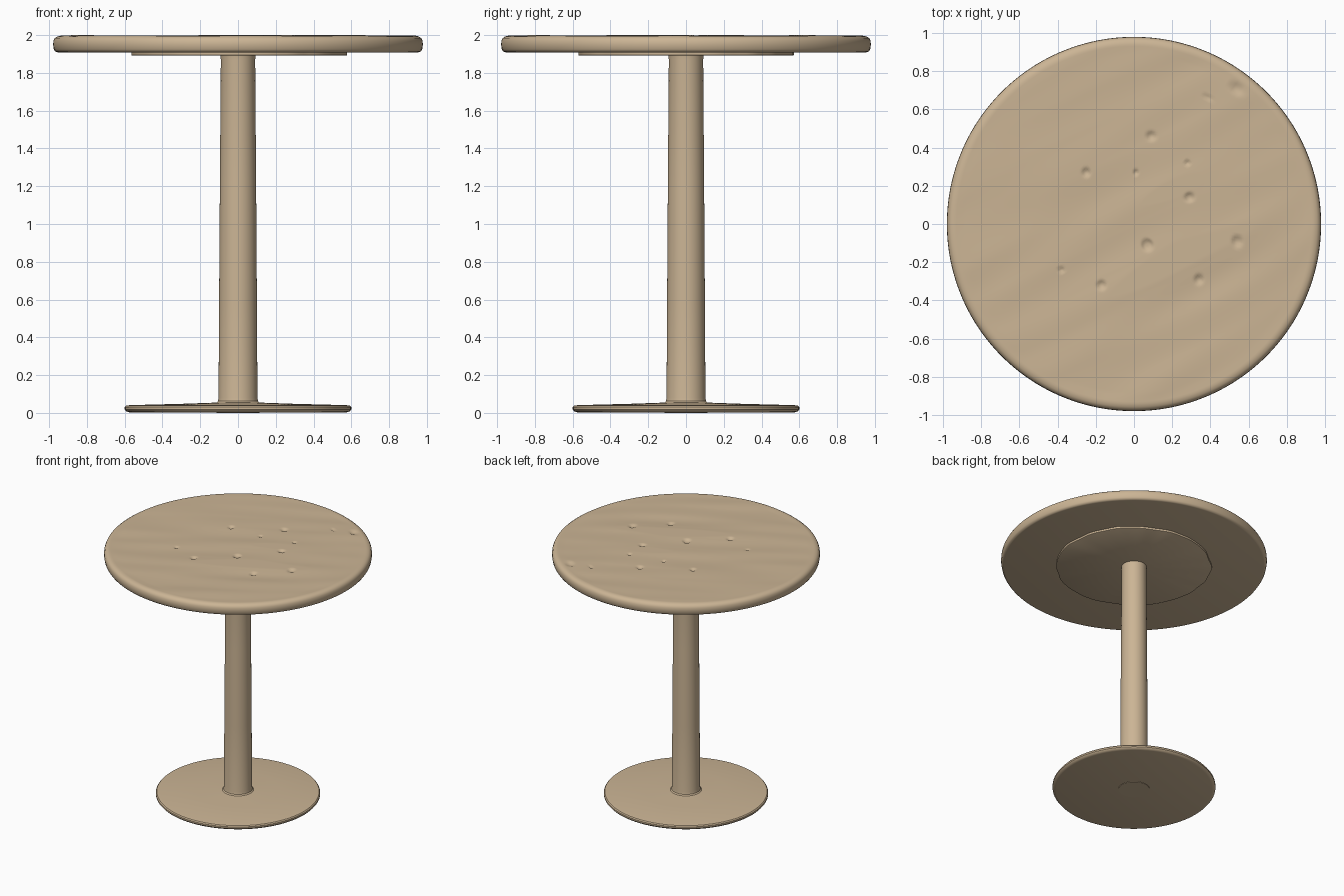
import bpy, bmesh, math, random
from mathutils import noise, Vector

if "Cube" in bpy.data.objects:
    bpy.data.objects.remove(bpy.data.objects["Cube"])

random.seed(4)
mat = bpy.data.materials.new("warm tan")
mat.diffuse_color = (0.60, 0.46, 0.30, 1)
mat.use_nodes = True
mat.node_tree.nodes["Principled BSDF"].inputs["Base Color"].default_value = mat.diffuse_color


def lathe(name, profile, segs, shape=None, angle=35):
    """Spin an (r, z) profile round z; r = 0 gives a pole. shape(x, y, z) may move points."""
    bm = bmesh.new()
    rings = []
    for r, z in profile:
        n = 1 if r == 0 else segs
        ring = []
        for i in range(n):
            a = 2 * math.pi * i / segs
            p = (r * math.cos(a), r * math.sin(a), z)
            ring.append(bm.verts.new(shape(*p) if shape else p))
        rings.append(ring)
    for a, b in zip(rings, rings[1:]):
        for i in range(segs):
            j = (i + 1) % segs
            if len(a) == 1:
                bm.faces.new((a[0], b[j], b[i]))
            elif len(b) == 1:
                bm.faces.new((a[i], a[j], b[0]))
            else:
                bm.faces.new((a[i], a[j], b[j], b[i]))
    bmesh.ops.recalc_face_normals(bm, faces=bm.faces)
    me = bpy.data.meshes.new(name)
    bm.to_mesh(me)
    bm.free()
    me.materials.append(mat)
    ob = bpy.data.objects.new(name, me)
    bpy.context.collection.objects.link(ob)
    bpy.ops.object.select_all(action='DESELECT')
    ob.select_set(True)
    bpy.context.view_layer.objects.active = ob
    bpy.ops.object.shade_smooth_by_angle(angle=math.radians(angle))
    return ob


# Base disc, rising slightly towards the column
lathe("base_disc", [(0, 0.003), (0.575, 0.003), (0.592, 0.008), (0.6, 0.018), (0.6, 0.03),
                    (0.593, 0.038), (0.575, 0.041), (0.3, 0.048), (0.13, 0.054), (0, 0.056)], 96)

# Tapered column with a small foot fillet
lathe("column", [(0, 0.0), (0.115, 0.0), (0.115, 0.054), (0.106, 0.062), (0.103, 0.08),
                 (0.100, 0.6), (0.096, 1.2), (0.091, 1.87), (0.094, 1.895), (0, 1.895)], 48)


# Support plate with a slightly ragged rim
def ragged(x, y, z):
    r = math.hypot(x, y)
    if r < 0.4:
        return (x, y, z)
    k = 1 + 0.025 * noise.noise(Vector((x * 7, y * 7, 0)))
    return (x * k + 0.005, y * k, z)


lathe("support_plate", [(0, 1.891), (0.565, 1.891), (0.57, 1.894), (0.57, 1.92), (0, 1.92)], 96, ragged)

# Worn holes in the table top: x, y, radius
PITS = [(0.54, 0.71, .03), (0.09, 0.46, .022), (-0.25, 0.27, .02), (0.29, 0.14, .022),
        (0.07, -0.11, .028), (0.54, -0.09, .026), (-0.17, -0.32, .022), (0.34, -0.29, .022),
        (0.01, 0.27, .012), (-0.38, -0.24, .012), (0.28, 0.32, .012), (0.39, 0.66, .012)]


def worn(x, y, z):
    if z < 1.98:
        return (x, y, z)
    # Diagonal hand-worn ripples, stronger at the back left, fading at the rim
    fade = min(1, max(0, (0.97 - math.hypot(x, y)) / 0.08))
    w = noise.noise(Vector((x * 1.8 - y * 0.8, y * 5.0 - x * 2.4, 3)))
    dz = 0.007 * w - 0.004 * max(0, x - 0.55)
    for px, py, pr in PITS:
        d = math.hypot(x - px, y - py) / pr
        if d < 1.6:
            dz -= 0.012 * math.exp(-d ** 4)
    return (x, y, min(2.0, z + dz * fade))


# Round table top, with fine rings on the upper face to carry the wear
rim = [(0, 1.909), (0.955, 1.909), (0.968, 1.913), (0.975, 1.925), (0.979, 1.95),
       (0.977, 1.97), (0.97, 1.984), (0.957, 1.993), (0.94, 1.997)]
N = 90
top = [(0.94 * (1 - i / N), 1.997) for i in range(1, N)] + [(0, 1.997)]
lathe("table_top", rim + top, 240, worn, 50)
